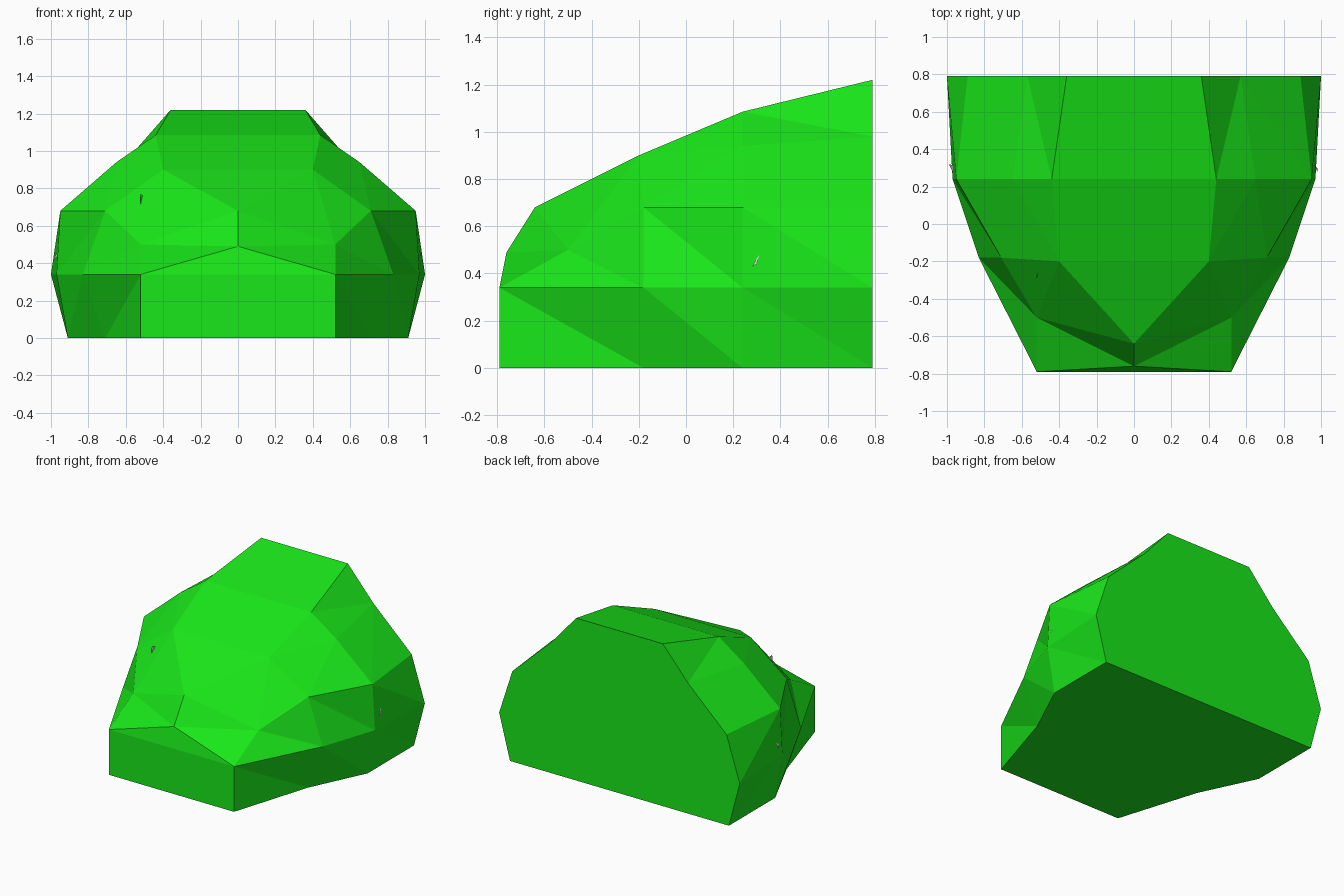
import bpy, bmesh
from mathutils import Vector

if "Cube" in bpy.data.objects:
    bpy.data.objects.remove(bpy.data.objects["Cube"])

green = bpy.data.materials.new("green")
green.diffuse_color = (0.01, 0.8, 0.01, 1)
green.use_nodes = True
green.node_tree.nodes["Principled BSDF"].inputs["Base Color"].default_value = green.diffuse_color

# Half cross-sections (x, y, z) from front to back, base edge first
front = [(.52, -.79, 0), (.52, -.79, .34)]
middle = [(.71, -.18, 0), (.83, -.18, .34), (.71, -.18, .68), (.40, -.20, .90)]
rear = [(.91, .24, 0), (.97, .24, .34), (.95, .24, .68), (.65, .24, .94), (.44, .24, 1.085)]
back = [(.91, .79, 0), (1.0, .79, .34), (.89, .79, .68), (.57, .79, .98), (.36, .79, 1.22)]
nose_top, nose_tip, cheek = (0, -.64, .68), (0, -.76, .49), (.52, -.50, .50)

bm = bmesh.new()


def flip(p):
    return (-p[0], p[1], p[2])


def face(*pts):
    bm.faces.new([bm.verts.new(p) for p in pts])


def both(*pts):
    face(*pts)
    face(*[flip(p) for p in reversed(pts)])


def strip(a, b, i, rising=False):
    # split each side panel along one diagonal
    if rising:
        both(a[i], b[i], b[i + 1])
        both(a[i], b[i + 1], a[i + 1])
    else:
        both(a[i], b[i], a[i + 1])
        both(b[i], b[i + 1], a[i + 1])


# Side panels
strip(front, middle, 0)
for i in range(3):
    strip(middle, rear, i, rising=(i == 2))
both(middle[3], rear[3], rear[4])
for i in range(4):
    strip(rear, back, i, rising=(i == 2))

# Nose facets around the cheek point
ring = [nose_top, nose_tip, front[1], middle[1], middle[2], middle[3], nose_top]
for p, q in zip(ring, ring[1:]):
    both(cheek, p, q)

# Centre panels: front, roof, back wall and base
face(flip(front[0]), front[0], front[1], flip(front[1]))
face(flip(front[1]), front[1], nose_tip)
face(flip(middle[3]), nose_top, middle[3])
for a, b in ((middle[3], rear[4]), (rear[4], back[4])):
    face(flip(a), a, b, flip(b))
face(*back, *[flip(p) for p in reversed(back)])
base = [front[0], middle[0], rear[0], back[0]]
face(*base, *[flip(p) for p in reversed(base)])

bmesh.ops.remove_doubles(bm, verts=bm.verts, dist=0.001)
bmesh.ops.recalc_face_normals(bm, faces=bm.faces)
mesh = bpy.data.meshes.new("faceted_body")
bm.to_mesh(mesh)
bm.free()
mesh.materials.append(green)
bpy.context.collection.objects.link(bpy.data.objects.new("faceted_body", mesh))

# Small grey chips on the surface
chips = {
    "left_chip": [(-.99, .32, .42), (-.95, .31, .48), (-.97, .28, .43)],
    "right_chip": [(.98, .28, .43), (.98, .30, .44), (.965, .31, .48)],
    "front_chip": [(-.52, -.28, .77), (-.51, -.25, .76), (-.52, -.29, .70)],
}
for name, pts in chips.items():
    chip = bpy.data.meshes.new(name)
    chip.from_pydata([Vector(p) for p in pts], [], [(0, 1, 2)])
    bpy.context.collection.objects.link(bpy.data.objects.new(name, chip))
